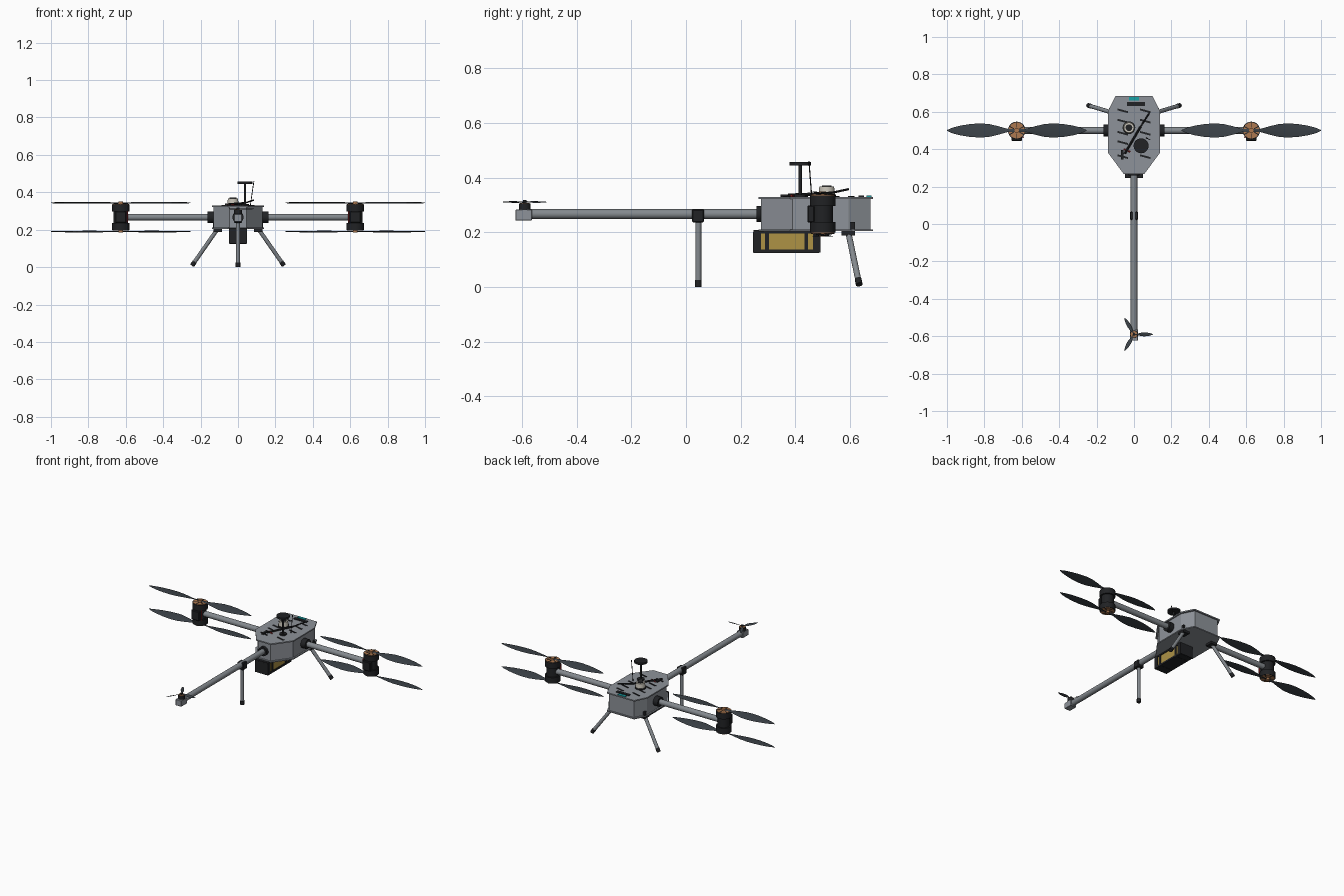
import bpy, bmesh, math
from mathutils import Vector, Matrix

cube = bpy.data.objects.get("Cube")
if cube:
    bpy.data.objects.remove(cube, do_unlink=True)


def material(name, r, g, b):
    m = bpy.data.materials.new(name)
    m.use_nodes = True
    m.diffuse_color = (r, g, b, 1)
    node = next(n for n in m.node_tree.nodes if n.type == 'BSDF_PRINCIPLED')
    node.inputs["Base Color"].default_value = (r, g, b, 1)
    node.inputs["Roughness"].default_value = 0.6
    return m


GREY = material("body grey", 0.27, 0.29, 0.32)
TUBE = material("tube grey", 0.23, 0.25, 0.27)
BLACK = material("black", 0.015, 0.016, 0.018)
SLATE = material("propeller slate", 0.045, 0.055, 0.065)
COPPER = material("copper", 0.42, 0.19, 0.08)
GOLD = material("battery gold", 0.42, 0.29, 0.06)
CYAN = material("cyan", 0.01, 0.36, 0.38)
BEIGE = material("beige", 0.58, 0.55, 0.48)
RED = material("red", 0.3, 0.02, 0.02)


def finish(name, bm, mat, smooth=False):
    bmesh.ops.recalc_face_normals(bm, faces=bm.faces)
    me = bpy.data.meshes.new(name)
    bm.to_mesh(me)
    bm.free()
    me.materials.append(mat)
    ob = bpy.data.objects.new(name, me)
    bpy.context.collection.objects.link(ob)
    if smooth:
        ob["smooth"] = True
    return ob


def box(name, centre, size, mat, turn=0, bevel=0):
    bm = bmesh.new()
    bmesh.ops.create_cube(bm, size=1)
    bm.transform(Matrix.Translation(centre) @ Matrix.Rotation(math.radians(turn), 4, 'Z')
                 @ Matrix.Diagonal((*size, 1)))
    ob = finish(name, bm, mat)
    if bevel:
        ob.modifiers.new("Bevel", 'BEVEL').width = bevel
    return ob


def rod(name, start, end, radius, mat, sides=24, end_radius=None):
    a, b = Vector(start), Vector(end)
    bm = bmesh.new()
    bmesh.ops.create_cone(bm, cap_ends=True, segments=sides, radius1=radius,
                          radius2=radius if end_radius is None else end_radius,
                          depth=(b - a).length)
    bm.transform(Matrix.Translation((a + b) / 2)
                 @ (b - a).to_track_quat('Z', 'Y').to_matrix().to_4x4())
    return finish(name, bm, mat, True)


def hull(name, half, z0, z1, mat, grow=0):
    pts = [(x + grow, y + (grow if y > 0.5 else -grow)) for x, y in half]
    pts += [(-x, y) for x, y in reversed(pts)]
    bm = bmesh.new()
    face = bm.faces.new([bm.verts.new((x, y, z0)) for x, y in pts])
    out = bmesh.ops.extrude_face_region(bm, geom=[face])
    verts = [v for v in out["geom"] if isinstance(v, bmesh.types.BMVert)]
    bmesh.ops.translate(bm, verts=verts, vec=(0, 0, z1 - z0))
    return finish(name, bm, mat)


def propeller(name, centre, radius, width, angles, pitch):
    # Each blade is a lofted strip of lens-shaped sections
    stations = [(0.03, 0.2), (0.14, 0.25), (0.27, 0.62), (0.4, 0.92), (0.52, 1),
                (0.66, 0.92), (0.8, 0.7), (0.92, 0.4), (1, 0.06)]
    bm = bmesh.new()
    for angle in angles:
        rot = Matrix.Rotation(math.radians(angle), 4, 'Z')
        rings = []
        for r, w in stations:
            half = width * w / 2
            twist = Matrix.Rotation(math.radians(pitch * (1.2 - r)), 4, 'X')
            thick = 0.03 * width + 0.05 * half
            section = [(-half, 0), (0, thick), (half, 0), (0, -thick)]
            rings.append([bm.verts.new(Vector(centre) + rot @ (
                Vector((r * radius, 0, 0)) + twist @ Vector((0, y, z)))) for y, z in section])
        for a, b in zip(rings, rings[1:]):
            for i in range(4):
                j = (i + 1) % 4
                bm.faces.new((a[i], a[j], b[j], b[i]))
        bm.faces.new(rings[0])
        bm.faces.new(rings[-1])
    return finish(name, bm, SLATE, True)


# Fuselage with thin lid and floor plates
outline = [(0.045, 0.275), (0.13, 0.39), (0.13, 0.595), (0.09, 0.675)]
hull("fuselage", outline, 0.21, 0.322, GREY)
hull("lid_plate", outline, 0.322, 0.33, GREY, 0.009)
hull("floor_plate", outline, 0.204, 0.211, GREY, 0.009)

# Battery pack with end caps and straps
box("battery", (0, 0.367, 0.165), (0.084, 0.22, 0.064), GOLD)
for i, y in enumerate((0.26, 0.478)):
    box(f"battery_end_{i}", (0, y, 0.164), (0.094, 0.028, 0.076), BLACK)
for i, z in enumerate((0.131, 0.202)):
    box(f"battery_tray_{i}", (0, 0.367, z), (0.094, 0.24, 0.012), BLACK)
for i, y in enumerate((0.297, 0.44)):
    box(f"battery_strap_{i}", (0, y, 0.165), (0.092, 0.014, 0.082), BLACK)

# Tail boom, servo box and small tail rotor
Z = 0.267
rod("tail_boom", (0, 0.3, Z), (0, -0.57, Z), 0.018, TUBE)
rod("tail_collar", (0, 0.278, Z), (0, 0.258, Z), 0.03, BLACK)
box("tail_servo", (0, -0.594, 0.263), (0.042, 0.06, 0.04), GREY, bevel=0.002)
rod("tail_motor", (0, -0.59, 0.282), (0, -0.59, 0.305), 0.021, BLACK)
rod("tail_motor_windings", (0, -0.59, 0.305), (0, -0.59, 0.308), 0.018, COPPER)
rod("tail_hub", (0, -0.59, 0.305), (0, -0.59, 0.318), 0.007, BLACK)
propeller("tail_propeller", (0, -0.59, 0.311), 0.102, 0.022, (0, 120, 240), 25)

# Rear leg
box("rear_leg_clamp", (0, 0.044, 0.26), (0.044, 0.044, 0.048), BLACK, bevel=0.004)
rod("rear_leg", (0, 0.045, 0.025), (0, 0.045, 0.25), 0.011, TUBE, 16)
rod("rear_foot", (0, 0.045, 0), (0, 0.045, 0.025), 0.0125, BLACK, 16)

for side, s in (("left", 1), ("right", -1)):
    # Front leg, bracket and foot
    top, tip = Vector((s * 0.105, 0.592, 0.21)), Vector((s * 0.245, 0.634, 0.009))
    ankle = tip.lerp(top, 0.1)
    box(f"{side}_leg_bracket", (s * 0.108, 0.594, 0.2), (0.045, 0.05, 0.022), BLACK)
    box(f"{side}_leg_hinge", (s * 0.122, 0.61, 0.222), (0.022, 0.018, 0.03), BLACK)
    rod(f"{side}_front_leg", top, ankle, 0.011, TUBE, 16)
    rod(f"{side}_front_foot", ankle, tip, 0.0125, BLACK, 16)

    # Side arm and collar
    x, y = s * 0.627, 0.5
    rod(f"{side}_arm", (s * 0.1, y, Z), (x, y, Z), 0.018, TUBE)
    rod(f"{side}_arm_collar", (s * 0.125, y, Z), (s * 0.163, y, Z), 0.031, BLACK)

    # Motor mount and speed controller with wires
    rod(f"{side}_motor_mount", (x, y, 0.235), (x, y, 0.305), 0.038, BLACK)
    box(f"{side}_controller", (x, 0.457, Z), (0.058, 0.026, 0.062), BLACK, bevel=0.004)
    rod(f"{side}_wire", (x - s * 0.034, 0.464, 0.238), (x - s * 0.034, 0.464, 0.3), 0.004, RED, 8)

    # Stacked motors, one up and one down
    for level, d in (("upper", 1), ("lower", -1)):
        def at(h):
            return (x, y, Z + d * h)
        tag = f"{side}_{level}"
        rod(f"{tag}_motor", at(0.03), at(0.068), 0.047, BLACK, 32)
        rod(f"{tag}_windings", at(0.068), at(0.071), 0.043, COPPER, 32)
        for k in range(6):
            a = math.radians(60 * k + 30)
            box(f"{tag}_spoke_{k}", (x + 0.03 * math.cos(a), y + 0.03 * math.sin(a), Z + d * 0.071),
                (0.026, 0.005, 0.003), BLACK, 60 * k + 30)
        rod(f"{tag}_hub", at(0.07), at(0.083), 0.013, COPPER, 16)
        propeller(f"{tag}_propeller", at(0.077), 0.373, 0.076, (0, 180), 10 * d)

# Satellite receiver on its mast
rod("mast_base", (0.038, 0.418, 0.33), (0.038, 0.418, 0.338), 0.022, BLACK)
rod("mast", (0.038, 0.418, 0.33), (0.038, 0.418, 0.447), 0.006, BLACK, 12)
rod("receiver_disc", (0.038, 0.418, 0.445), (0.038, 0.418, 0.457), 0.04, BLACK, 32)

# Sensor puck
rod("sensor_base", (-0.027, 0.515, 0.33), (-0.027, 0.515, 0.338), 0.034, BLACK)
rod("sensor_puck", (-0.027, 0.515, 0.338), (-0.027, 0.515, 0.368), 0.03, BEIGE, 32, 0.027)
rod("sensor_lens", (-0.027, 0.515, 0.368), (-0.027, 0.515, 0.371), 0.018, BLACK)

# Antennas and cable
rod("whip_antenna", (0.066, 0.46, 0.33), (0.085, 0.45, 0.46), 0.0022, BLACK, 8)
rod("flat_antenna", (-0.05, 0.375, 0.336), (0.035, 0.52, 0.342), 0.006, BLACK, 8)
rod("antenna_tip", (0.035, 0.52, 0.342), (0.083, 0.595, 0.358), 0.004, BLACK, 8)
rod("antenna_cable", (-0.055, 0.4, 0.334), (-0.02, 0.385, 0.334), 0.004, RED, 8)
box("antenna_socket", (-0.062, 0.37, 0.334), (0.014, 0.05, 0.01), BLACK)

# Lid markings: vent slots, display and status strip
for i, y in enumerate((0.605, 0.55, 0.485, 0.435, 0.36)):
    for s in (-1, 1):
        if (s, i) != (1, 3):
            box(f"vent_slot_{i}_{s}", (s * 0.06, y, 0.331), (0.058, 0.01, 0.003), BLACK, -15)
box("display_bar", (0.01, 0.642, 0.332), (0.095, 0.02, 0.006), BLACK)
box("status_strip", (0, 0.669, 0.332), (0.056, 0.018, 0.005), CYAN)

# Smooth the round parts, keeping hard edges
bpy.ops.object.select_all(action='DESELECT')
for ob in bpy.context.collection.objects:
    if ob.get("smooth"):
        ob.select_set(True)
        bpy.context.view_layer.objects.active = ob
bpy.ops.object.shade_smooth_by_angle(angle=math.radians(35))
